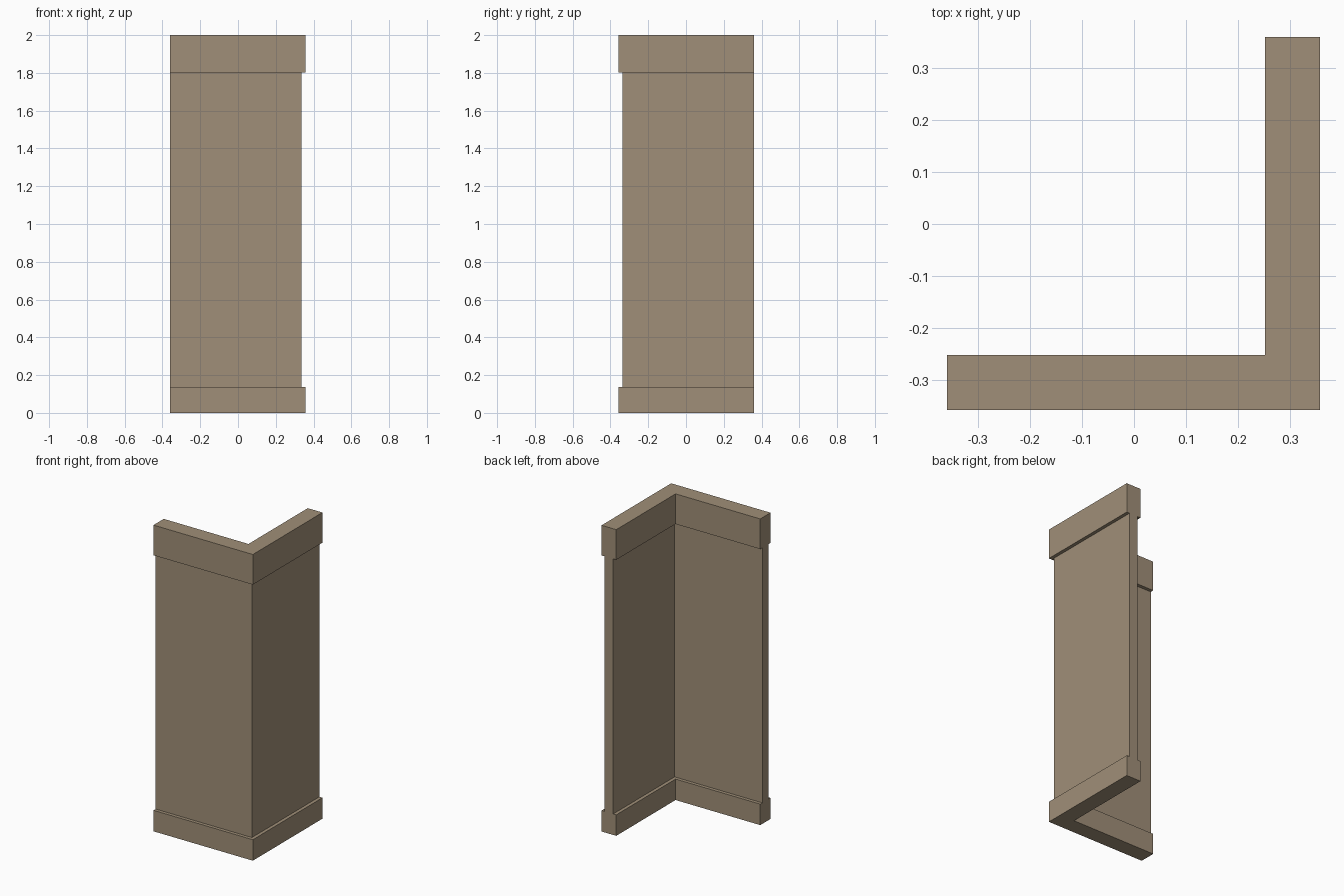
import bpy
import bmesh

cube = bpy.data.objects.get("Cube")
if cube:
    bpy.data.objects.remove(cube, do_unlink=True)

# Single stone colour
STONE = (0.352, 0.275, 0.188, 1.0)
stone = bpy.data.materials.new("warm_stone")
stone.use_nodes = True
stone.diffuse_color = STONE
shader = next(n for n in stone.node_tree.nodes if n.type == 'BSDF_PRINCIPLED')
shader.inputs["Base Color"].default_value = STONE
shader.inputs["Roughness"].default_value = 0.9

END = 0.36      # open ends of both wings


def corner_wall(name, outer, inner, bottom, top):
    """Extrude an L-shaped plan whose corner points to +x, -y."""
    plan = [(-END, -outer), (outer, -outer), (outer, END),
            (inner, END), (inner, -inner), (-END, -inner)]
    bm = bmesh.new()
    base = bm.faces.new([bm.verts.new((x, y, bottom)) for x, y in plan])
    result = bmesh.ops.extrude_face_region(bm, geom=[base])
    raised = [g for g in result["geom"] if isinstance(g, bmesh.types.BMVert)]
    bmesh.ops.translate(bm, verts=raised, vec=(0, 0, top - bottom))
    bmesh.ops.recalc_face_normals(bm, faces=bm.faces)
    mesh = bpy.data.meshes.new(name)
    bm.to_mesh(mesh)
    bm.free()
    mesh.materials.append(stone)
    obj = bpy.data.objects.new(name, mesh)
    bpy.context.collection.objects.link(obj)
    return obj


# Thicker bands at the foot and head, thinner wall between them
FOOT, HEAD, INSET = 0.137, 1.803, 0.022
OUTER, INNER = 0.358, 0.252
corner_wall("base_trim", OUTER, INNER, 0.0, FOOT)
corner_wall("wall_panel", OUTER - INSET, INNER + INSET, FOOT, HEAD)
corner_wall("top_trim", OUTER, INNER, HEAD, 2.0)
